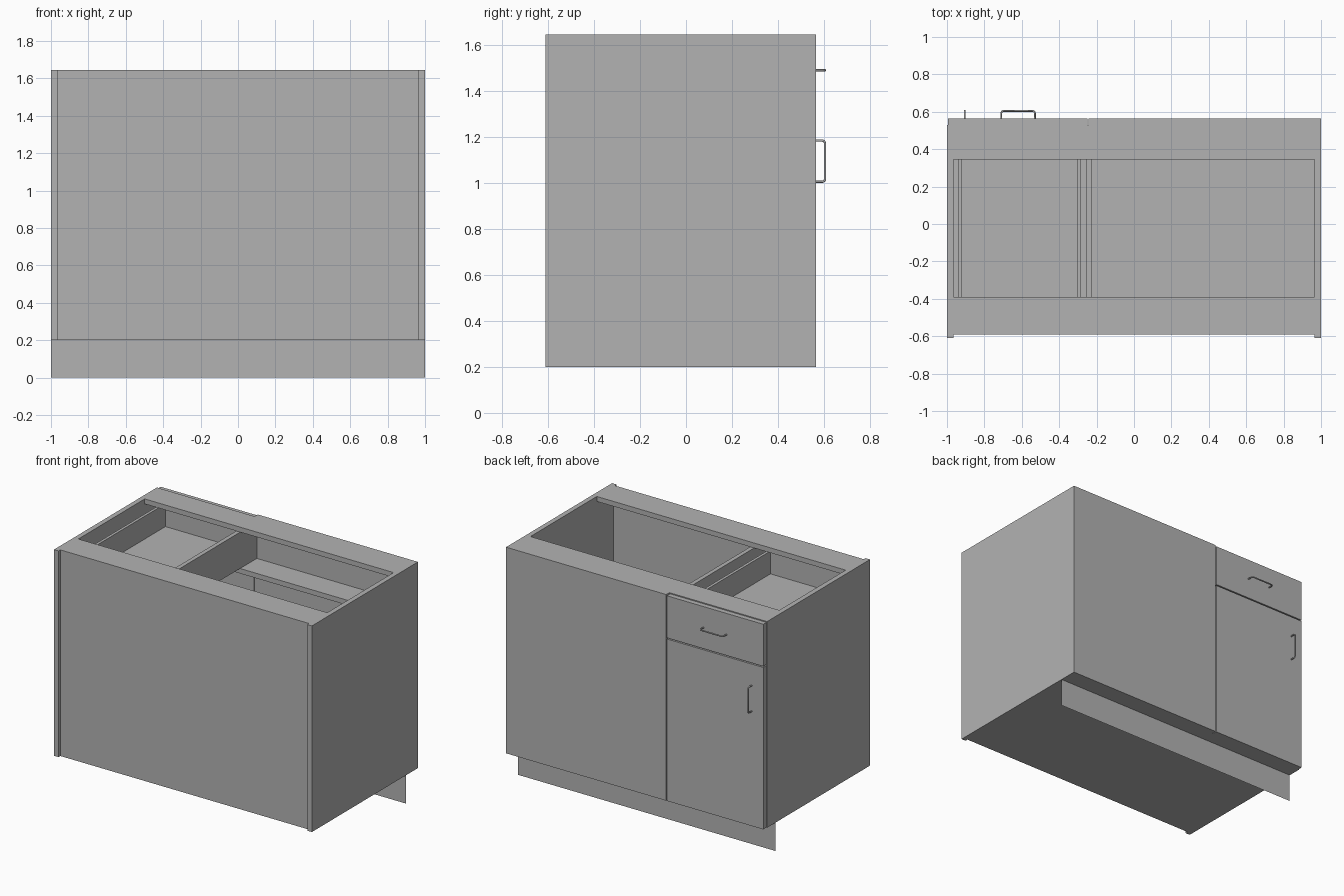
import bpy
from mathutils import Vector

cube = bpy.data.objects.get("Cube")
if cube:
    bpy.data.objects.remove(cube, do_unlink=True)

# One painted finish for the whole cabinet
grey = bpy.data.materials.new("cabinet_grey")
grey.use_nodes = True
colour = (0.45, 0.45, 0.45, 1)
grey.diffuse_color = colour
grey.node_tree.nodes["Principled BSDF"].inputs["Base Color"].default_value = colour


def add_mesh(name, verts, faces):
    mesh = bpy.data.meshes.new(name)
    mesh.from_pydata(verts, [], faces)
    mesh.materials.append(grey)
    obj = bpy.data.objects.new(name, mesh)
    bpy.context.collection.objects.link(obj)
    return obj


def box(name, xs, ys, zs):
    """Board spanning the given x, y and z ranges."""
    verts = [(x, y, z) for x in xs for y in ys for z in zs]
    faces = [(0, 1, 3, 2), (4, 6, 7, 5), (0, 4, 5, 1),
             (2, 3, 7, 6), (0, 2, 6, 4), (1, 5, 7, 3)]
    return add_mesh(name, verts, faces)


def handle(name, centre, along):
    """Bar pull with softened corners, standing off along +y."""
    half, reach, soft = 0.09, 0.04, 0.012
    out = Vector((0, 1, 0))
    side = [(half, 0), (half, reach - soft), (half - soft * 0.3, reach - soft * 0.3),
            (half - soft, reach)]
    profile = side + [(-a, d) for a, d in reversed(side)]
    curve = bpy.data.curves.new(name, "CURVE")
    curve.dimensions = "3D"
    curve.bevel_depth = 0.005
    curve.bevel_resolution = 2
    curve.use_fill_caps = True
    spline = curve.splines.new("POLY")
    spline.points.add(len(profile) - 1)
    for point, (a, d) in zip(spline.points, profile):
        point.co = (*(Vector(centre) + Vector(along) * a + out * d), 1)
    curve.materials.append(grey)
    bpy.context.collection.objects.link(bpy.data.objects.new(name, curve))


# Main levels of the carcass
T = 0.035
LOW, TOP = 0.2, 1.645
BACK, FACE, OUTER = -0.59, 0.53, 0.565
INNER = (-1 + T, 1 - T)

# Carcass: side panels, rear panel, floor
box("right_side_panel", (-1, -1 + T), (-0.61, FACE), (LOW, TOP))
box("left_side_panel", (1 - T, 1), (-0.61, FACE), (LOW, TOP))
box("plain_panel", INNER, (BACK, BACK + 0.015), (LOW, TOP))
box("floor_panel", INNER, (BACK + 0.015, FACE), (LOW, LOW + T))

# Horizontal stretchers and drawer partition
box("top_stretcher_plain_side", INNER, (BACK + 0.015, -0.39), (TOP - T, TOP))
box("top_stretcher_door_side", INNER, (0.345, FACE), (TOP - T, TOP))
box("middle_stretcher", INNER, (0.345, FACE), (1.32, 1.32 + T))
box("drawer_partition", (-0.255, -0.225), (BACK + 0.015, FACE), (1.32 + T, TOP - T))

# Fixed panel, door and drawer front
box("fixed_panel", (-0.242, 1), (FACE, OUTER), (LOW, TOP))
box("door", (-0.995, -0.248), (FACE, OUTER), (LOW, 1.335))
box("drawer_front", (-0.995, -0.248), (FACE, OUTER), (1.343, 1.638))

# Drawer box
LEFT, RIGHT, WALL = -0.285, -0.94, 0.02
NEAR, FAR = -0.52, FACE
RIM = (1.385, 1.56)
box("drawer_right_side", (RIGHT, RIGHT + WALL), (NEAR, FAR), RIM)
box("drawer_left_side", (LEFT - WALL, LEFT), (NEAR, FAR), RIM)
for label, y in (("rear", NEAR), ("inner_front", FAR - WALL)):
    box("drawer_" + label, (RIGHT + WALL, LEFT - WALL), (y, y + WALL), RIM)
box("drawer_floor", (RIGHT + WALL, LEFT - WALL), (NEAR + WALL, FAR - WALL), (1.385, 1.4))

# Thin toe kick board
add_mesh("toe_kick", [(1, 0.435, 0), (-1, 0.435, 0), (-1, 0.435, LOW), (1, 0.435, LOW)],
         [(0, 1, 2, 3)])

# Pulls
handle("drawer_handle", (-0.62, OUTER, 1.49), (1, 0, 0))
handle("door_handle", (-0.905, OUTER, 1.095), (0, 0, 1))
